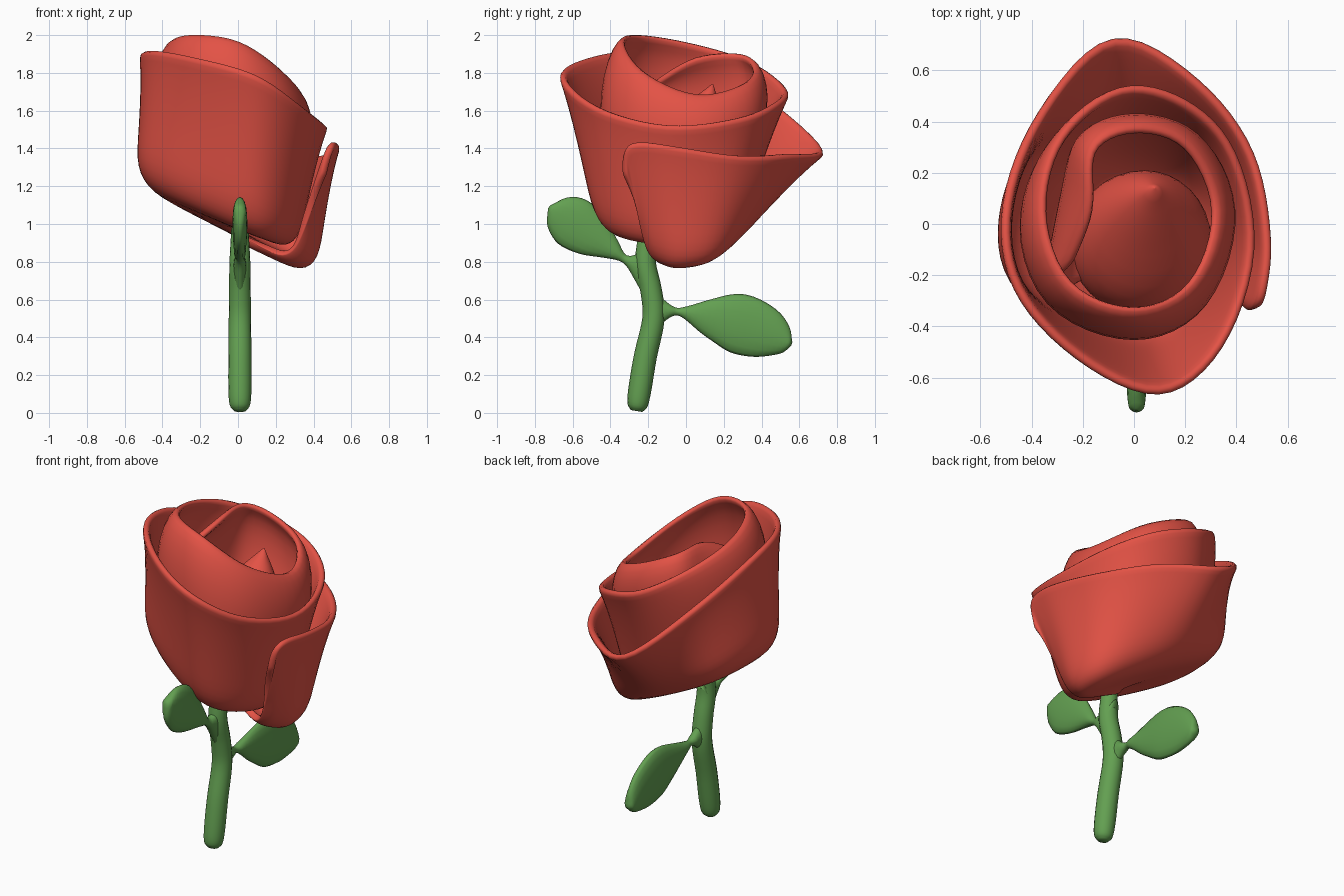
import bpy
import math
from mathutils import Vector

if "Cube" in bpy.data.objects:
    bpy.data.objects.remove(bpy.data.objects["Cube"])


def make_material(name, colour):
    mat = bpy.data.materials.new(name)
    mat.use_nodes = True
    mat.diffuse_color = colour
    mat.node_tree.nodes["Principled BSDF"].inputs["Base Color"].default_value = colour
    return mat


red = make_material("petal red", (0.77, 0.085, 0.06, 1))
green = make_material("leaf green", (0.125, 0.35, 0.083, 1))


def smooth_path(rows, steps):
    """Resample rows of numbers with a Catmull-Rom spline."""
    pts = [Vector(r) for r in rows]
    pts = [2 * pts[0] - pts[1]] + pts + [2 * pts[-1] - pts[-2]]
    out = []
    for a, b, c, d in zip(pts, pts[1:], pts[2:], pts[3:]):
        for i in range(steps):
            t = i / steps
            out.append(0.5 * (2 * b + (c - a) * t + (2 * a - 5 * b + 4 * c - d) * t ** 2
                              + (3 * b - a - 3 * c + d) * t ** 3))
    return out + [pts[-2]]


def grid_object(name, rings, mat, closed=False):
    """Skin a list of equally long point rows."""
    n = len(rings[0])
    verts = [p for ring in rings for p in ring]
    faces = []
    for i in range(len(rings) - 1):
        for j in range(n if closed else n - 1):
            k = (j + 1) % n
            faces.append((i * n + j, i * n + k, (i + 1) * n + k, (i + 1) * n + j))
    if closed:
        faces.append(tuple(range(n))[::-1])
        faces.append(tuple(range(len(verts) - n, len(verts))))
    mesh = bpy.data.meshes.new(name)
    mesh.from_pydata(verts, [], faces)
    mesh.materials.append(mat)
    for poly in mesh.polygons:
        poly.use_smooth = True
    obj = bpy.data.objects.new(name, mesh)
    bpy.context.collection.objects.link(obj)
    return obj


# Spiral petal: rim x, y, z and lower corner x, y, from outside inwards
spiral = [
    (.46, -.33, 1.26, .28, -.18), (.485, -.325, 1.39, .31, -.17), (.51, -.25, 1.435, .35, -.13),
    (.525, -.05, 1.41, .40, -.02), (.46, .28, 1.36, .36, .13), (.25, .56, 1.37, .19, .23),
    (-.08, .735, 1.39, -.07, .29), (-.36, .44, 1.66, -.39, .29), (-.50, .08, 1.87, -.52, .05),
    (-.46, -.25, 1.92, -.49, -.21), (-.22, -.52, 1.88, -.23, -.39), (.10, -.665, 1.79, .06, -.46),
    (.34, -.48, 1.62, .22, -.33), (.465, -.10, 1.52, .30, -.08), (.39, .28, 1.56, .25, .18),
    (.20, .48, 1.64, .10, .27), (-.05, .53, 1.72, -.10, .29), (-.28, .34, 1.86, -.28, .20),
    (-.35, .05, 1.95, -.36, .02), (-.25, -.23, 2.0, -.29, -.26), (0, -.33, 1.97, 0, -.38),
    (.22, -.23, 1.81, .19, -.27), (.31, .05, 1.68, .26, .02), (.20, .30, 1.74, .17, .19),
    (0, .36, 1.83, -.04, .24), (-.16, .28, 1.90, -.19, .18), (-.16, .05, 1.88, -.24, .02),
    (-.24, -.16, 1.75, -.30, -.28),
]


def floor_point(x, y, turn):
    lift = .05 * max(0, 1 - 4 * turn)
    return Vector((x, y, .90 + .09 * turn - .47 * x + lift))


rings = []
samples = smooth_path(spiral, 3)
for i, (x, y, z, bx, by) in enumerate(samples):
    turn = 2.6 * i / len(samples)
    rim = Vector((x, y, z))
    corner = floor_point(bx, by, turn)
    centre = floor_point(0, -.1, turn)
    # Inner turns swell like a barrel, outer ones flare slightly
    swell = -.015 + .11 * min(max((turn - 1.5) * 4, 0), 1)
    outward = Vector((x, y, 0)).normalized() * swell
    wall = [rim.lerp(corner, s) + outward * math.sin(math.pi * s ** .65)
            for s in (0, .06, .2, .4, .6)]
    start, end = rim.lerp(corner, .75), corner.lerp(centre, .3)
    start = start + outward * math.sin(math.pi * .75 ** .65)
    bend = [start.lerp(corner, s).lerp(corner.lerp(end, s), s)
            for s in (0, .25, .5, .75, 1)]
    floor = [corner.lerp(centre, s) for s in (.5, .75, .97)]
    rings.append(wall + bend + floor)

petals = grid_object("spiral_petals", rings, red)
solid = petals.modifiers.new("thickness", "SOLIDIFY")
solid.thickness = 0.04
solid.offset = 0
petals.modifiers.new("round", "SUBSURF").levels = 1
petals.modifiers["round"].render_levels = 1

# Leaning pointed bud in the heart of the flower: centre x, y, z and radius
bud = smooth_path([(0, -.1, 1.05, .2), (.02, -.08, 1.2, .27), (.04, -.04, 1.38, .25),
                   (.06, .06, 1.58, .13), (.08, .14, 1.74, .004)], 4)
grid_object("inner_bud", [[Vector((x + r * math.cos(a), y + r * math.sin(a), z))
                           for a in (math.tau * k / 32 for k in range(32))]
                          for x, y, z, r in bud], red, closed=True)


def sweep(name, rows, thick):
    """Oval tube in an upright plane; rows hold y, z and half width."""
    path = smooth_path(rows, 4)
    tube = []
    for i, (y, z, w) in enumerate(path):
        ahead = path[min(i + 1, len(path) - 1)] - path[max(i - 1, 0)]
        side = Vector((0, -ahead[1], ahead[0])).normalized()
        w = max(w, .008)
        tx = min(w, thick * (.6 + 2 * w))
        tube.append([Vector((.01, y, z)) + side * w * math.cos(a)
                     + Vector((tx * math.sin(a), 0, 0))
                     for a in (math.tau * k / 16 for k in range(16))])
    return grid_object(name, tube, green, closed=True)


# Stem and the two leaves, whose twigs flare into the stem
sweep("stem", [(-.262, .010, .03), (-.257, .04, .053), (-.245, .12, .061), (-.215, .3, .061),
               (-.172, .5, .059), (-.185, .65, .057), (-.215, .8, .055), (-.20, .98, .045)], .1)
sweep("back_leaf", [(-.19, .54, .13), (-.13, .54, .07), (-.06, .537, .022), (0, .53, .035),
                    (.12, .505, .10), (.27, .475, .158), (.42, .425, .138),
                    (.52, .38, .075), (.56, .365, .01)], .045)
sweep("front_leaf", [(-.19, .76, .13), (-.255, .785, .07), (-.325, .815, .022), (-.40, .87, .06),
                     (-.50, .94, .118), (-.60, 1.01, .138), (-.68, 1.06, .095),
                     (-.725, 1.09, .01)], .045)
